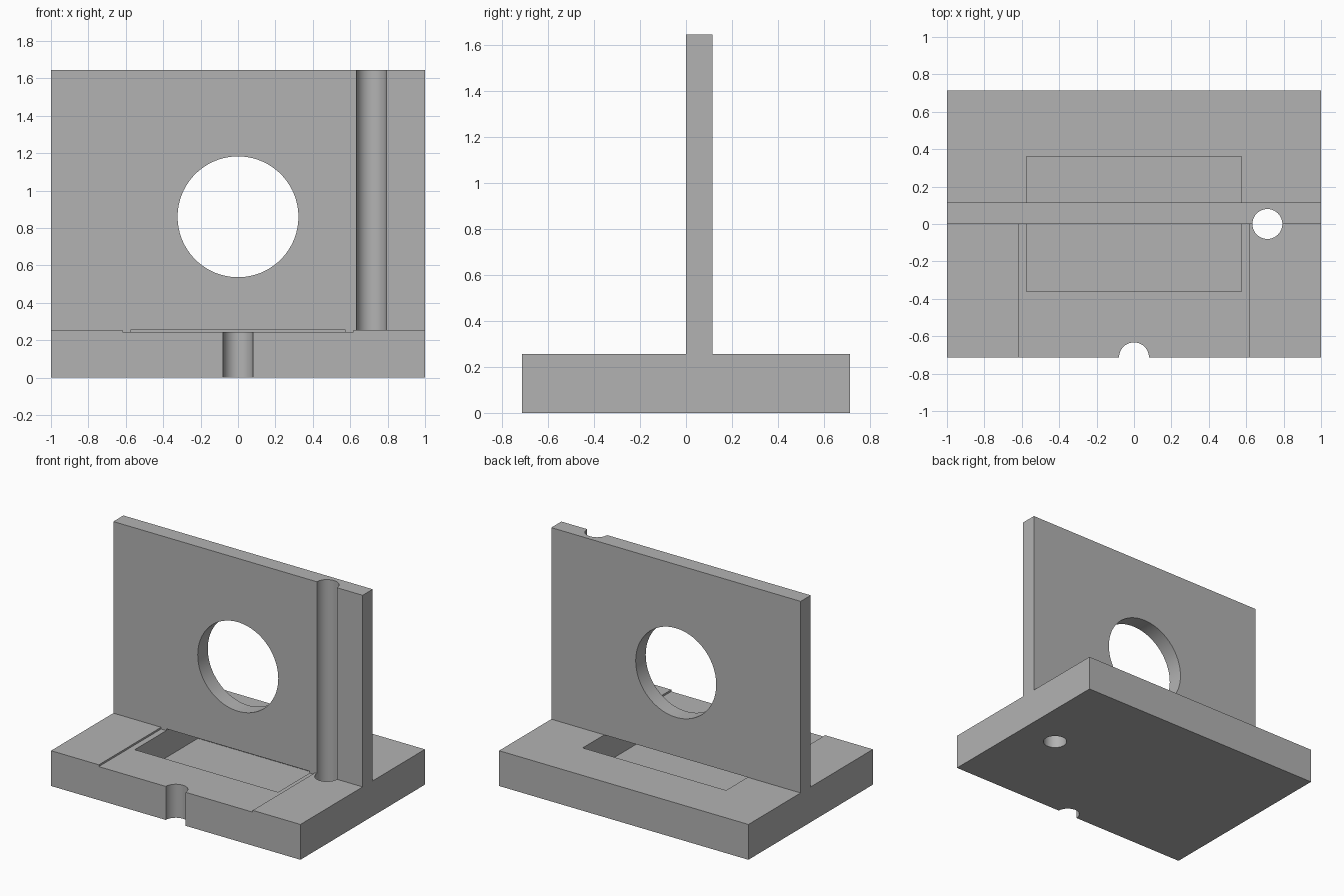
import bpy
import math

cube = bpy.data.objects.get("Cube")
if cube:
    bpy.data.objects.remove(cube, do_unlink=True)

grey = bpy.data.materials.new("plain_grey")
grey.use_nodes = True
grey.diffuse_color = (0.45, 0.45, 0.45, 1)
grey.node_tree.nodes["Principled BSDF"].inputs["Base Color"].default_value = grey.diffuse_color

HALF_DEPTH = 0.713
BASE_TOP = 0.256
PLATE_TOP = 1.645
PLATE_BACK = 0.115


def box(name, x, y, z):
    """Box spanning the (low, high) pairs x, y and z."""
    spans = (x, y, z)
    bpy.ops.mesh.primitive_cube_add(size=1, location=[(a + b) / 2 for a, b in spans])
    ob = bpy.context.object
    ob.name = name
    ob.scale = [b - a for a, b in spans]
    bpy.ops.object.transform_apply(location=True, rotation=False, scale=True)
    ob.data.materials.append(grey)
    return ob


def rod(name, radius, location, tilt=0):
    bpy.ops.mesh.primitive_cylinder_add(vertices=96, radius=radius, depth=4,
                                        location=location, rotation=(tilt, 0, 0))
    ob = bpy.context.object
    ob.name = name
    ob.data.materials.append(grey)
    return ob


def cut(target, cutters):
    """Subtract the cutters, bake the result and shade it."""
    bpy.ops.object.select_all(action='DESELECT')
    target.select_set(True)
    bpy.context.view_layer.objects.active = target
    for cutter in cutters:
        cutter.hide_render = True
        mod = target.modifiers.new(cutter.name, 'BOOLEAN')
        mod.operation = 'DIFFERENCE'
        mod.solver = 'EXACT'
        mod.object = cutter
        bpy.ops.object.modifier_apply(modifier=mod.name)
    bpy.ops.object.shade_smooth_by_angle(angle=math.radians(30))


# Base slab and upright plate
base = box("base_block", (-1, 1), (-HALF_DEPTH, HALF_DEPTH), (0, BASE_TOP))
plate = box("upright_plate", (-1, 1), (0, PLATE_BACK), (BASE_TOP, PLATE_TOP))

# Shallow front recess, deep pocket under the plate, and round cuts
recess = box("recess_cutter", (-0.617, 0.617), (-1, 0), (0.243, 1))
pocket = box("pocket_cutter", (-0.575, 0.575), (-0.362, 0.362), (0.048, 1.2))
bore = rod("vertical_bore_cutter", 0.08, (0.713, 0, 1))
notch = rod("front_notch_cutter", 0.08, (0, -HALF_DEPTH, 1))
window = rod("round_window_cutter", 0.323, (0, 0, 0.86), math.pi / 2)

cut(base, [recess, pocket, bore, notch])
cut(plate, [bore, window])

# Remove the spent cutters
for helper in (recess, pocket, bore, notch, window):
    bpy.data.objects.remove(helper, do_unlink=True)
